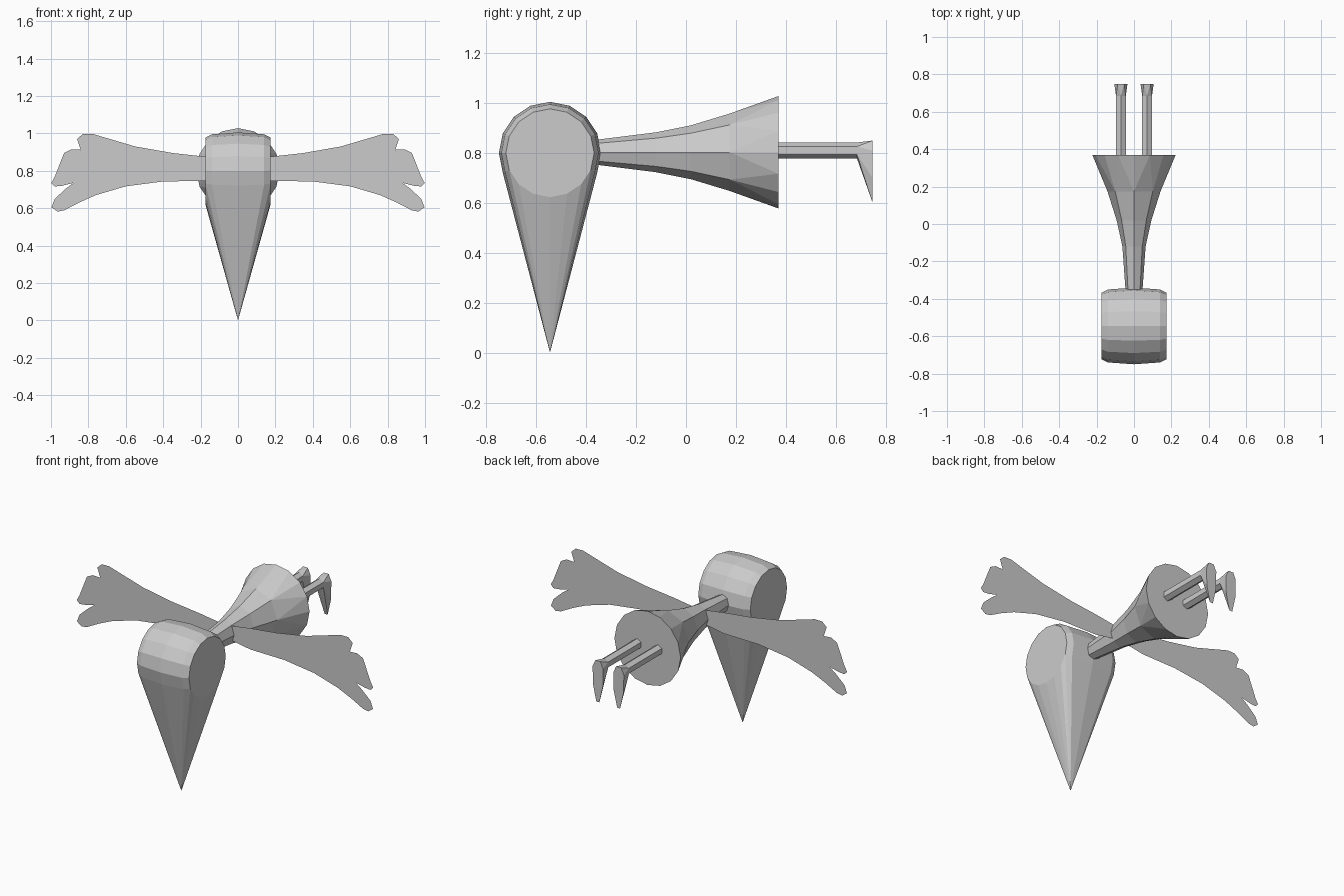
import bpy, bmesh
from math import sin, cos, pi

if "Cube" in bpy.data.objects:
    bpy.data.objects.remove(bpy.data.objects["Cube"])


def finish(name, bm):
    mesh = bpy.data.meshes.new(name)
    bm.to_mesh(mesh)
    bm.free()
    obj = bpy.data.objects.new(name, mesh)
    bpy.context.collection.objects.link(obj)
    return obj


def add_hull(bm, points):
    verts = [bm.verts.new(p) for p in points]
    res = bmesh.ops.convex_hull(bm, input=verts)
    junk = {g for g in res["geom_interior"] + res["geom_unused"]
            if isinstance(g, bmesh.types.BMVert)}
    bmesh.ops.delete(bm, geom=list(junk), context='VERTS')
    bmesh.ops.dissolve_limit(bm, angle_limit=0.02, verts=bm.verts[:], edges=bm.edges[:])


def ring_y(y, rx, rz, n, cx=0.0, cz=0.803):
    return [(cx + rx * sin(2 * pi * i / n), y, cz + rz * cos(2 * pi * i / n)) for i in range(n)]


def mirror_x(obj):
    obj.modifiers.new("Mirror", 'MIRROR').use_axis[0] = True


# Head: barrel lying across x, drawn down to the beak tip
bm = bmesh.new()
points = [(0, -0.545, 0)]
for x, r in ((-0.175, 0.177), (-0.14, 0.195), (0, 0.205), (0.14, 0.195), (0.175, 0.177)):
    points += [(x, -0.545 + r * sin(i * pi / 8), 0.80 + r * cos(i * pi / 8)) for i in range(16)]
add_hull(bm, points)
finish("head_and_beak", bm)

# Body: eight-sided flaring neck ending in a sixteen-sided rump
bm = bmesh.new()
sections = [(-0.36, 0.045, 0.05), (-0.12, 0.062, 0.08), (0.02, 0.093, 0.108), (0.175, 0.142, 0.155)]
rings = [[bm.verts.new(p) for p in ring_y(y, rx, rz, 8)] for y, rx, rz in sections]
for a, b in zip(rings, rings[1:]):
    for i in range(8):
        j = (i + 1) % 8
        bm.faces.new((a[i], a[j], b[j], b[i]))
bm.faces.new(rings[0])
end = [bm.verts.new(p) for p in ring_y(0.37, 0.223, 0.225, 16)]
last = rings[-1]
for i in range(8):
    m, j, k = end[2 * i + 1], (i + 1) % 8, (2 * i + 2) % 16
    bm.faces.new((last[i], m, end[2 * i]))
    bm.faces.new((last[i], last[j], m))
    bm.faces.new((last[j], end[k], m))
bm.faces.new(end)
bmesh.ops.recalc_face_normals(bm, faces=bm.faces[:])
finish("body", bm)

# Wings: flat sheet with four feather fingers, mirrored
outline = [(0.0, 0.85), (0.17, 0.875), (0.35, 0.895), (0.55, 0.93), (0.78, 0.998), (0.83, 0.997),
           (0.86, 0.97), (0.85, 0.94), (0.80, 0.91), (0.89, 0.915), (0.93, 0.895), (0.94, 0.86),
           (0.91, 0.835), (0.86, 0.83), (0.87, 0.815), (0.93, 0.79), (0.98, 0.768), (0.998, 0.735),
           (0.98, 0.716), (0.94, 0.72), (0.88, 0.735), (0.92, 0.705), (0.98, 0.65), (0.997, 0.605),
           (0.965, 0.582), (0.93, 0.588), (0.85, 0.63), (0.76, 0.67), (0.6, 0.717), (0.40, 0.743),
           (0.17, 0.746), (0.0, 0.775)]
bm = bmesh.new()
face = bm.faces.new([bm.verts.new((x, -0.125, z)) for x, z in outline])
bmesh.ops.triangulate(bm, faces=[face])
mirror_x(finish("wings", bm))

# Legs: six-sided rods with pointed flat-soled feet, mirrored
leg_x = 0.07
bm = bmesh.new()
add_hull(bm, ring_y(0.36, 0.03, 0.032, 6, leg_x, 0.81) + ring_y(0.685, 0.03, 0.032, 6, leg_x, 0.81))
mirror_x(finish("legs", bm))

bm = bmesh.new()
sole = [(leg_x + s * w, 0.748, z) for s in (-1, 1)
        for w, z in ((0.017, 0.85), (0.035, 0.81), (0.033, 0.70), (0.01, 0.60))]
add_hull(bm, sole + ring_y(0.685, 0.03, 0.032, 6, leg_x, 0.81))
mirror_x(finish("feet", bm))
